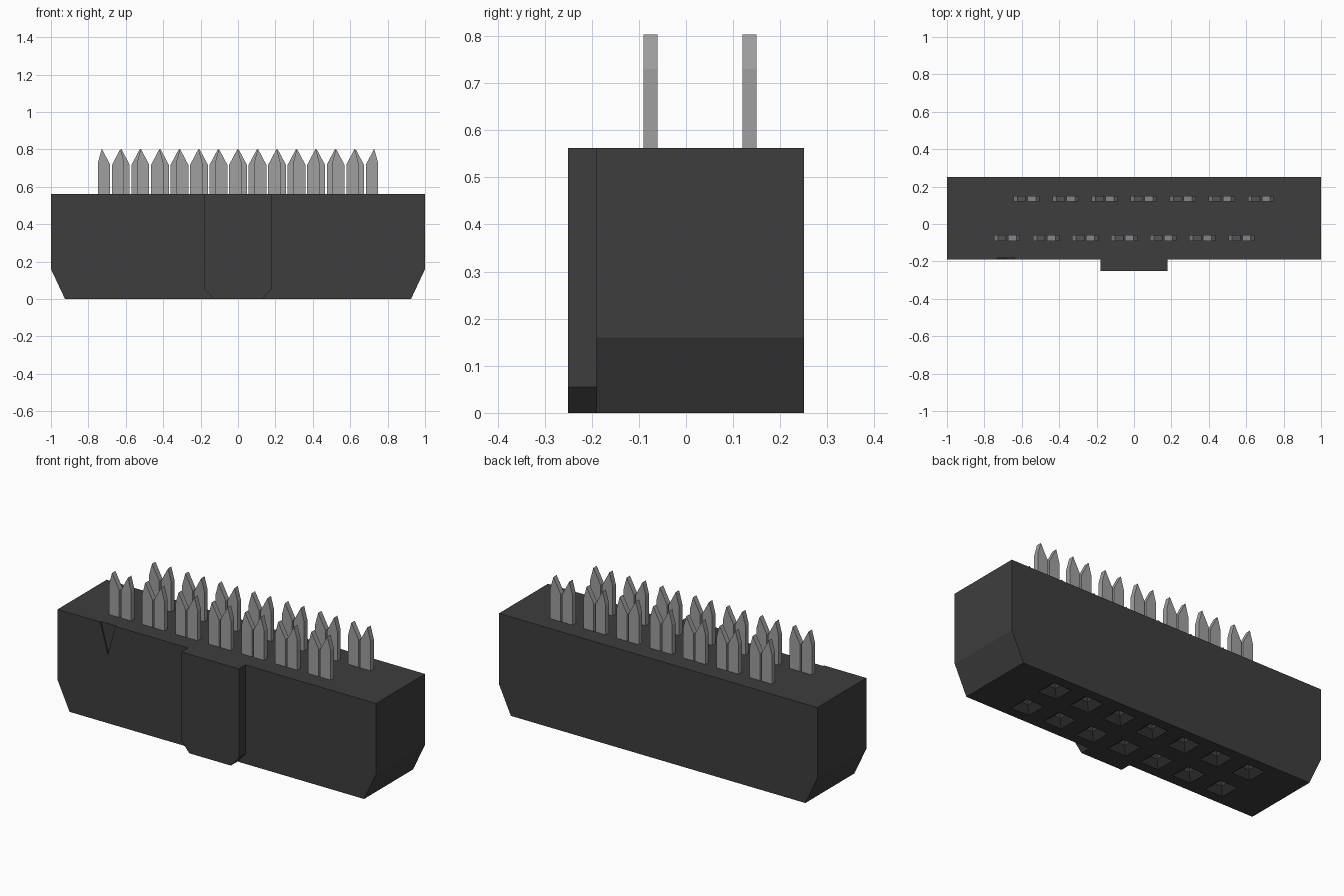
import bpy, bmesh

cube = bpy.data.objects.get("Cube")
if cube:
    bpy.data.objects.remove(cube, do_unlink=True)

PITCH = 0.2087
ROWS = {"front": (-0.075, -PITCH / 4), "back": (0.135, PITCH / 4)}  # y, pin stagger in x


def material(name, color, metallic=0.0):
    mat = bpy.data.materials.new(name)
    mat.use_nodes = True
    mat.diffuse_color = color
    bsdf = mat.node_tree.nodes["Principled BSDF"]
    bsdf.inputs["Base Color"].default_value = color
    bsdf.inputs["Roughness"].default_value = 0.6
    return mat


BLACK = material("black_plastic", (0.048, 0.048, 0.048, 1))
GREY = material("grey_metal", (0.35, 0.35, 0.35, 1))


def add_prism(bm, profile, y0, y1):
    """Extrude an x-z profile from y0 to y1."""
    a = [bm.verts.new((x, y0, z)) for x, z in profile]
    b = [bm.verts.new((x, y1, z)) for x, z in profile]
    add_sides(bm, a, b)
    bm.faces.new(a)
    bm.faces.new(b)


def add_sides(bm, a, b):
    n = len(a)
    for i in range(n):
        j = (i + 1) % n
        bm.faces.new((a[i], a[j], b[j], b[i]))


def make_object(name, bm, mat):
    bmesh.ops.recalc_face_normals(bm, faces=bm.faces)
    mesh = bpy.data.meshes.new(name)
    bm.to_mesh(mesh)
    bm.free()
    mesh.materials.append(mat)
    obj = bpy.data.objects.new(name, mesh)
    bpy.context.collection.objects.link(obj)
    return obj


# Housing block with chamfered lower ends
bm = bmesh.new()
add_prism(bm, [(-0.925, 0), (0.925, 0), (1, 0.16), (1, 0.562),
               (-1, 0.562), (-1, 0.16)], -0.19, 0.25)
housing = make_object("housing", bm, BLACK)

# Cutter: square funnel sockets that narrow into shafts
bm = bmesh.new()
for y, _ in ROWS.values():
    for i in range(-3, 4):
        rings = []
        for half, z in ((0.064, -0.005), (0.02, 0.03), (0.02, 0.3)):
            rings.append([bm.verts.new((i * PITCH + sx * half, y + sy * half, z))
                          for sx, sy in ((-1, -1), (1, -1), (1, 1), (-1, 1))])
        add_sides(bm, rings[0], rings[1])
        add_sides(bm, rings[1], rings[2])
        bm.faces.new(rings[0])
        bm.faces.new(rings[2])
# Shallow triangular first-pin mark on the front
add_prism(bm, [(-0.685, 0.39), (-0.632, 0.58), (-0.738, 0.58)], -0.2, -0.182)
cutter = make_object("socket_cutter", bm, BLACK)
cutter.hide_render = True

# Cut the sockets and mark, then discard the cutter
mod = housing.modifiers.new("sockets", 'BOOLEAN')
mod.operation = 'DIFFERENCE'
mod.solver = 'EXACT'
mod.object = cutter
bpy.context.view_layer.objects.active = housing
bpy.ops.object.modifier_apply(modifier=mod.name)
bpy.data.objects.remove(cutter, do_unlink=True)

# Key tab on the front
bm = bmesh.new()
add_prism(bm, [(-0.13, 0), (0.13, 0), (0.18, 0.055), (0.18, 0.562),
               (-0.18, 0.562), (-0.18, 0.055)], -0.25, -0.19)
make_object("key_tab", bm, BLACK)

# Forked contacts: two pointed prongs each, in two staggered rows
PRONG = [(0.005, 0.54), (0.07, 0.54), (0.07, 0.73), (0.05, 0.803), (0.005, 0.718)]
for row, (y, shift) in ROWS.items():
    for i in range(-3, 4):
        bm = bmesh.new()
        for side in (-1, 1):
            profile = [(i * PITCH + shift + side * x, z) for x, z in PRONG]
            add_prism(bm, profile, y - 0.015, y + 0.015)
        make_object(f"{row}_contact_{i + 4}", bm, GREY)
